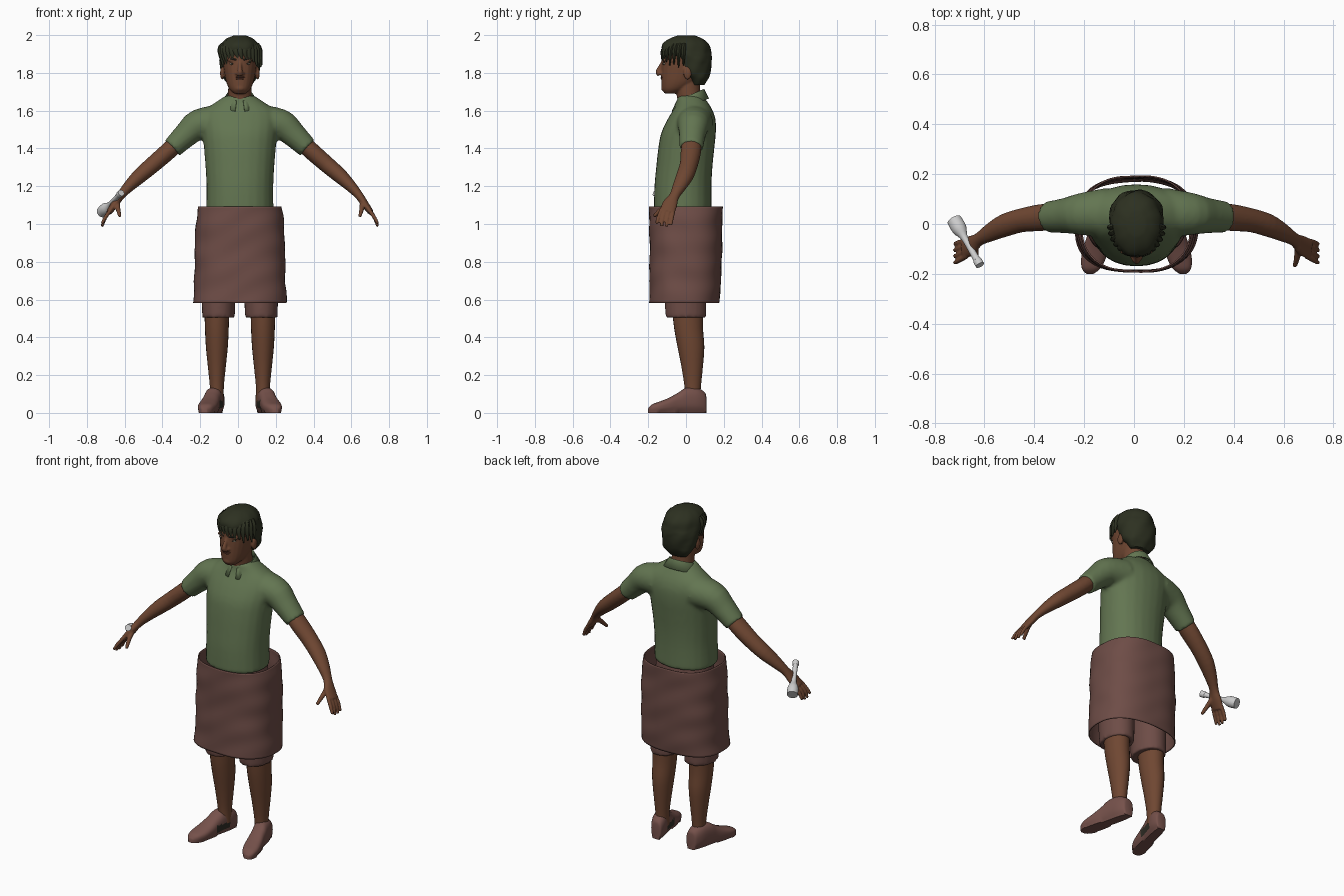
import bpy, bmesh, math, random
from mathutils import Vector, Matrix

random.seed(4)
if "Cube" in bpy.data.objects:
    bpy.data.objects.remove(bpy.data.objects["Cube"])

CX = 0.01  # body centre line
X, Y, Z = Vector((1, 0, 0)), Vector((0, 1, 0)), Vector((0, 0, 1))


def material(name, r, g, b):
    m = bpy.data.materials.new(name)
    m.use_nodes = True
    m.diffuse_color = (r, g, b, 1)
    bsdf = m.node_tree.nodes["Principled BSDF"]
    bsdf.inputs["Base Color"].default_value = (r, g, b, 1)
    bsdf.inputs["Roughness"].default_value = 0.8
    return m


skin = material("brown skin", 0.16, 0.063, 0.032)
green = material("green cloth", 0.125, 0.18, 0.083)
rust = material("russet cloth", 0.155, 0.073, 0.062)
leather = material("russet leather", 0.18, 0.083, 0.07)
black = material("dark hair", 0.026, 0.03, 0.015)
dark = material("dark trim", 0.03, 0.028, 0.02)
white = material("eye white", 0.45, 0.38, 0.28)
lip = material("lip brown", 0.11, 0.04, 0.025)
grey = material("light grey metal", 0.6, 0.6, 0.6)


def spline(rows, sub):
    """Smoothly interpolate rows of numbers."""
    rows = [Vector(r) for r in rows]
    ext = [rows[0]] + rows + [rows[-1]]
    out = []
    for i in range(len(rows) - 1):
        a, b, c, d = ext[i:i + 4]
        for k in range(sub):
            t = k / sub
            out.append(0.5 * (2 * b + (c - a) * t + (2 * a - 5 * b + 4 * c - d) * t * t
                              + (3 * b - a - 3 * c + d) * t ** 3))
    return out + [rows[-1]]


def loft(bm, rows, axis=None, ref=Y, n=24, p=2.0, sub=3, cap=True):
    """Rings (x, y, z, half size along ref, half size across) joined into a skin."""
    rows = spline(rows, sub)
    rings = []
    for i, r in enumerate(rows):
        c = Vector(r[:3])
        t = axis or (Vector(rows[min(i + 1, len(rows) - 1)][:3])
                     - Vector(rows[max(i - 1, 0)][:3])).normalized()
        u = (ref - t * ref.dot(t)).normalized()
        w = t.cross(u)
        ring = []
        for k in range(n):
            ang = math.tau * k / n
            s, q = math.sin(ang), math.cos(ang)
            e = (abs(s) ** p + abs(q) ** p) ** (-1 / p)
            ring.append(bm.verts.new(c + u * (e * q * max(r[3], 0.002))
                                     + w * (e * s * max(r[4], 0.002))))
        rings.append(ring)
    for a, b in zip(rings, rings[1:]):
        for k in range(n):
            bm.faces.new((a[k], a[(k + 1) % n], b[(k + 1) % n], b[k]))
    if cap:
        bm.faces.new(rings[0])
        bm.faces.new(rings[-1])


def stack(bm, rows, x=0, **kw):
    """Upright loft from (z, front y, back y, half width)."""
    loft(bm, [(x, (f + b) / 2, z, (b - f) / 2, h) for z, f, b, h in rows], axis=Z, **kw)


def ball(bm, centre, size):
    m = Matrix.Translation(centre) @ Matrix.Diagonal((*size, 1))
    bmesh.ops.create_uvsphere(bm, u_segments=16, v_segments=10, radius=1, matrix=m)


def finish(bm, name, mats, voxel=0, smooth=0, thick=0):
    bmesh.ops.translate(bm, verts=bm.verts, vec=(CX, 0, 0))
    bmesh.ops.recalc_face_normals(bm, faces=bm.faces)
    me = bpy.data.meshes.new(name)
    bm.to_mesh(me)
    bm.free()
    ob = bpy.data.objects.new(name, me)
    bpy.context.collection.objects.link(ob)
    for m in mats:
        me.materials.append(m)
    bpy.ops.object.select_all(action='DESELECT')
    ob.select_set(True)
    bpy.context.view_layer.objects.active = ob
    bpy.ops.object.shade_smooth_by_angle(angle=math.radians(50))
    if thick:
        ob.modifiers.new("thickness", 'SOLIDIFY').thickness = thick
    if voxel:
        r = ob.modifiers.new("blend", 'REMESH')
        r.mode, r.voxel_size, r.use_smooth_shade = 'VOXEL', voxel, True
        s = ob.modifiers.new("soften", 'SMOOTH')
        s.factor, s.iterations = 0.5, smooth
    return ob


# Polo shirt: trunk and sleeves blended together
bm = bmesh.new()
stack(bm, [(1.07, -.17, .135, .178), (1.2, -.167, .135, .177), (1.3, -.158, .14, .182),
           (1.4, -.147, .15, .19), (1.48, -.132, .158, .198), (1.55, -.1, .157, .205),
           (1.6, -.07, .142, .19), (1.64, -.05, .118, .135), (1.68, -.045, .09, .075)], p=2.2)
for s in (1, -1):
    loft(bm, [(s * .12, .045, 1.54, .1, .09), (s * .22, .04, 1.525, .085, .082),
              (s * .28, .034, 1.477, .072, .068), (s * .358, .028, 1.402, .062, .056)])
finish(bm, "polo_shirt", [green], voxel=0.011, smooth=5)

# Turned-down collar, open at the front
bm = bmesh.new()
rows, steps = [], 28
for i in range(steps + 1):
    a = math.radians(14 + 332 * i / steps)
    back = (1 - math.cos(a)) / 2
    d = Vector((math.sin(a), -math.cos(a), 0))
    rows.append([bm.verts.new(Vector((d.x * rx, .022 + d.y * ry, z))) for rx, ry, z in
                 ((.064, .066, 1.625 + .055 * back), (.07, .074, 1.652 + .063 * back),
                  (.105, .1, 1.597 + .068 * back))])
for a, b in zip(rows, rows[1:]):
    for k in (0, 1):
        bm.faces.new((a[k], a[k + 1], b[k + 1], b[k]))
finish(bm, "collar", [green], thick=0.006)

# Arms, palms and fingers
for s, side in ((1, "left"), (-1, "right")):
    bm = bmesh.new()
    loft(bm, [(s * .3, .033, 1.46, .05, .045), (s * .38, .026, 1.385, .054, .046),
              (s * .46, .015, 1.315, .048, .044), (s * .53, -.006, 1.255, .046, .04),
              (s * .59, -.036, 1.197, .036, .03), (s * .633, -.062, 1.148, .027, .022),
              (s * .662, -.085, 1.105, .04, .02), (s * .693, -.1, 1.062, .04, .016)], n=20)
    for k in range(4):
        o = (k - 1.5) * .021
        long = (.0, .008, .006, -.008)[3 - k]
        loft(bm, [(s * .68, -.096 + o, 1.08, .011, .011),
                  (s * .712, -.11 + o * 1.15, 1.035, .0105, .0105),
                  (s * .73, -.118 + o * 1.2, .994 - long, .008, .008)], n=10)
    loft(bm, [(s * .648, -.085, 1.12, .014, .014), (s * .645, -.13, 1.08, .013, .013),
              (s * .635, -.17, 1.04, .009, .009)], n=10, ref=X)
    finish(bm, side + "_arm", [skin], voxel=0.0055, smooth=2)

# Head with neck, nose, brow and ears
bm = bmesh.new()
stack(bm, [(1.69, -.112, -.05, .03), (1.712, -.126, 0, .054), (1.75, -.13, .06, .072),
           (1.8, -.131, .1, .083), (1.85, -.129, .118, .09), (1.9, -.127, .12, .09),
           (1.95, -.1, .105, .075), (1.98, -.05, .06, .04)], p=2.2)
stack(bm, [(1.58, -.04, .09, .07), (1.65, -.045, .085, .064), (1.72, -.055, .075, .062),
           (1.8, -.06, .08, .06)])
loft(bm, [(0, -.12, 1.862, .01, .01), (0, -.135, 1.83, .013, .011),
          (0, -.147, 1.806, .015, .015), (0, -.138, 1.79, .014, .02)], n=12)
for s in (1, -1):
    ball(bm, (s * .014, -.134, 1.797), (.011, .012, .009))
    ball(bm, (s * .04, -.111, 1.868), (.028, .013, .009))
    ball(bm, (s * .094, .008, 1.798), (.011, .022, .034))
ball(bm, (0, -.115, 1.718), (.026, .017, .016))
finish(bm, "head", [skin], voxel=0.0055, smooth=3)

# Face details
bm = bmesh.new()
eyes, brows = bmesh.new(), bmesh.new()
for s in (1, -1):
    ball(eyes, (s * .041, -.114, 1.848), (.014, .007, .0055))
    ball(brows, (s * .041, -.12, 1.848), (.005, .004, .005))
    loft(brows, [(s * .018, -.126, 1.868, .004, .004), (s * .042, -.121, 1.875, .005, .005),
                 (s * .064, -.104, 1.866, .003, .003)], ref=Z, n=8)
ball(bm, (0, -.126, 1.777), (.027, .009, .005))
ball(bm, (0, -.125, 1.768), (.022, .009, .005))
finish(bm, "lips", [lip])
finish(eyes, "eyes", [white])
finish(brows, "brows_and_irises", [dark])

# Hair cap with loose locks
bm = bmesh.new()
stack(bm, [(1.735, .03, .095, .06), (1.77, .01, .117, .088), (1.8, -.035, .128, .1),
           (1.84, -.05, .135, .105), (1.88, -.075, .136, .108), (1.908, -.125, .132, .107),
           (1.95, -.126, .122, .098), (1.98, -.09, .09, .072), (1.997, -.045, .05, .035)],
      n=36)
for v in bm.verts:
    a = math.atan2(v.co.x, v.co.y)
    k = 1 + .018 * math.sin(9 * a + 40 * v.co.z) + random.uniform(-.012, .012)
    v.co.x, v.co.y = v.co.x * k, v.co.y * k
for i in range(15):
    a = math.radians(-84 + 12 * i)
    sx, cy = math.sin(a), math.cos(a)
    drop = .025 + .045 * abs(sx) + .012 * (i % 2)
    loft(bm, [(.085 * sx, -.095 * cy, 1.945, .014, .02),
              (.103 * sx, -.122 * cy, 1.918, .012, .017),
              (.104 * sx + .012, -.128 * cy, 1.91 - drop, .003, .004)], n=8)
finish(bm, "hair", [black])

# Wrapped towel with soft folds
bm = bmesh.new()
stack(bm, [(.582, -.195, .175, .248), (.7, -.194, .185, .241), (.85, -.192, .19, .239),
           (1.0, -.194, .192, .233), (1.092, -.196, .194, .22)], n=64, p=2.5, sub=7, cap=False)
for v in bm.verts:
    a = math.atan2(v.co.x, v.co.y)
    k = 1 + .014 * math.sin(38 * v.co.z + 1.6 * math.sin(2 * a)) * math.sin(3 * a + 9 * v.co.z)
    v.co.x, v.co.y = v.co.x * k, v.co.y * k
finish(bm, "towel_wrap", [rust], thick=0.006)

# Shorts
bm = bmesh.new()
stack(bm, [(.78, -.1, .1, .15), (.9, -.125, .125, .17), (1.08, -.13, .12, .165)], p=2.3)
for s in (1, -1):
    stack(bm, [(.505, -.108, .108, .086), (.6, -.112, .108, .089), (.75, -.11, .11, .088),
               (.88, -.1, .1, .075)], x=s * .113)
finish(bm, "shorts", [rust], voxel=0.011, smooth=2)

# Legs and shoes
for s, side in ((1, "left"), (-1, "right")):
    bm = bmesh.new()
    stack(bm, [(.06, -.005, .075, .036), (.14, -.008, .079, .037), (.25, -.025, .09, .048),
               (.35, -.045, .097, .058), (.45, -.063, .09, .063), (.56, -.075, .092, .066)],
          x=s * .122)
    finish(bm, side + "_leg", [skin])

    bm = bmesh.new()
    loft(bm, [(s * (.118 + (.1 - y) * .23), y, h / 2, w, h / 2) for y, w, h in
              ((.108, .022, .08), (.1, .034, .108), (.06, .045, .132), (.0, .046, .132),
               (-.04, .046, .108), (-.09, .05, .08), (-.14, .049, .06),
               (-.18, .036, .045), (-.2, .014, .024))],
         axis=-Y, ref=X, n=32, p=2.6, sub=5)
    for v in bm.verts:  # flat sole
        if v.co.z < .012:
            v.co.z = 0
    for f in bm.faces:  # dark inset on the inner side
        c = f.calc_center_median()
        inner = s * c.x < .11 + (.1 - c.y) * .23 - .02
        if inner and -.06 < c.y < .03 and .025 < c.z < .065:
            f.material_index = 1
    finish(bm, side + "_shoe", [leather, dark])

# Flashlight held in the right hand
bm = bmesh.new()
head_end, tail_end = Vector((-.731, .016, 1.062)), Vector((-.628, -.165, 1.165))
loft(bm, [(*head_end.lerp(tail_end, t), r, r) for t, r in
          ((0, .03), (.2, .03), (.36, .016), (.5, .013), (.85, .014), (.9, .018), (1, .018))],
     n=24)
finish(bm, "flashlight", [grey])
